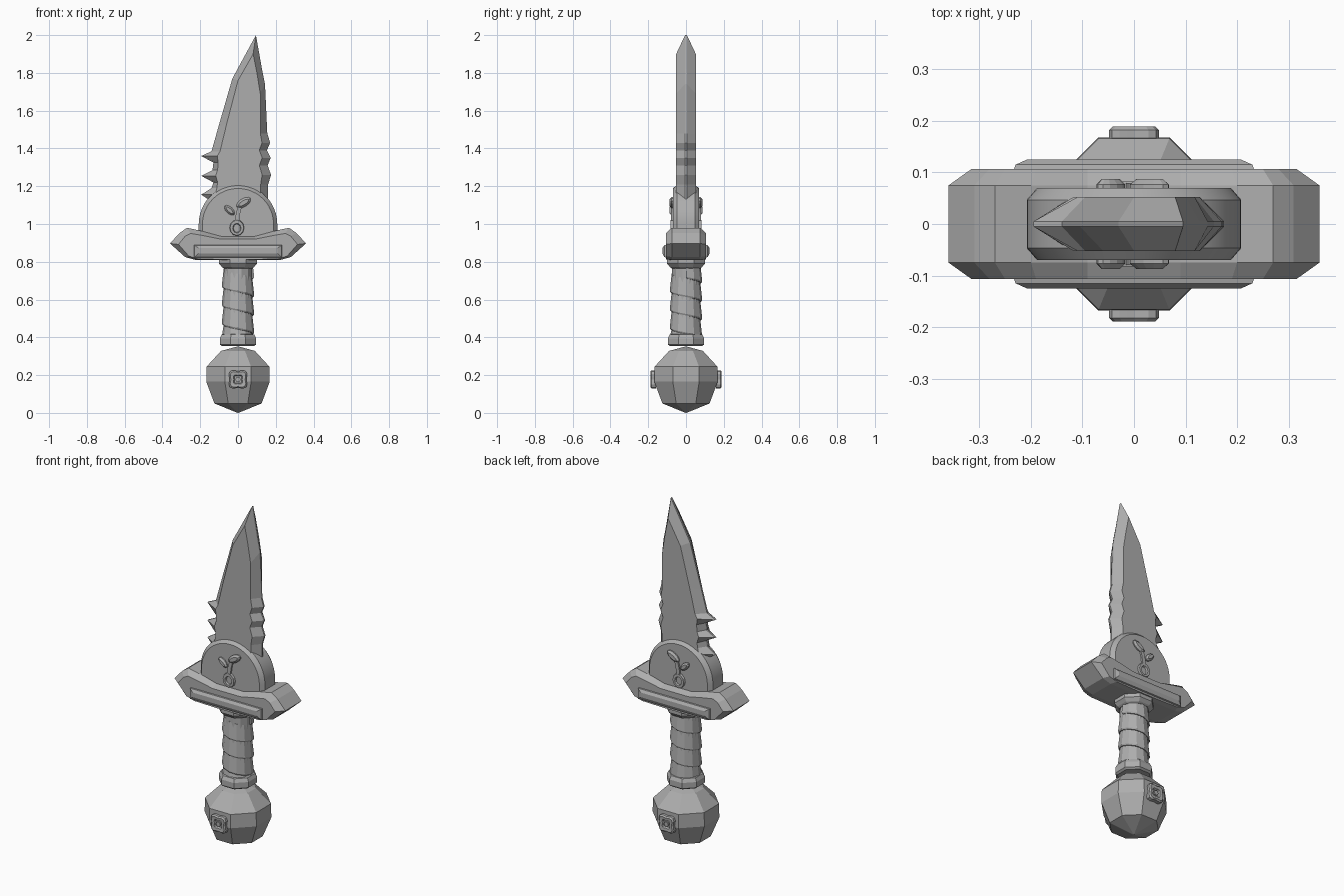
import bpy, bmesh, math
from math import sin, cos, pi

if "Cube" in bpy.data.objects:
    bpy.data.objects.remove(bpy.data.objects["Cube"])

steel = bpy.data.materials.new("grey")
steel.diffuse_color = (0.42, 0.42, 0.42, 1)
steel.use_nodes = True
steel.node_tree.nodes["Principled BSDF"].inputs["Base Color"].default_value = steel.diffuse_color


def loft(name, rings, smooth=None, closed=False):
    """Skin a stack of equal-length point rings and cap both ends."""
    bm = bmesh.new()
    vs = [[bm.verts.new(p) for p in r] for r in rings]
    n = len(vs[0])
    pairs = list(zip(vs, vs[1:])) + ([(vs[-1], vs[0])] if closed else [])
    for a, b in pairs:
        for i in range(n):
            j = (i + 1) % n
            bm.faces.new((a[i], a[j], b[j], b[i]))
    if not closed:
        bm.faces.new(vs[0])
        bm.faces.new(vs[-1])
    bmesh.ops.remove_doubles(bm, verts=bm.verts, dist=1e-5)
    bmesh.ops.recalc_face_normals(bm, faces=bm.faces)
    me = bpy.data.meshes.new(name)
    bm.to_mesh(me)
    bm.free()
    me.materials.append(steel)
    ob = bpy.data.objects.new(name, me)
    bpy.context.collection.objects.link(ob)
    if smooth:
        bpy.context.view_layer.objects.active = ob
        ob.select_set(True)
        bpy.ops.object.shade_smooth_by_angle(angle=math.radians(smooth))
        ob.select_set(False)
    return ob


def at_y(pts, y):
    return [(x, y, z) for x, z in pts]


def slab(name, outer, inner, y_out, y_in, smooth=None):
    """Front/back symmetric slab: outer outline at y_out, face outline at y_in."""
    return loft(name, [at_y(inner, -y_in), at_y(outer, -y_out),
                       at_y(outer, y_out), at_y(inner, y_in)], smooth)


def mirrored(half):
    return half + [(-x, z) for x, z in reversed(half)]


def turned(name, profile, sides=8):
    """Faceted turned part; profile gives (flat-to-flat radius, z)."""
    k = 1 / cos(pi / sides)
    return loft(name, [[(r * k * cos(2 * pi * (i + .5) / sides),
                         r * k * sin(2 * pi * (i + .5) / sides), z)
                        for i in range(sides)] for r, z in profile])


# blade: cutting edge outline and matching flat-face outline
edge = [(-.13, 1.02), (-.14, 1.12), (-.195, 1.155), (-.14, 1.19), (-.13, 1.22),
        (-.195, 1.255), (-.135, 1.285), (-.13, 1.325), (-.195, 1.36), (-.14, 1.385),
        (-.105, 1.51), (-.03, 1.77), (.095, 2.0), (.127, 1.82), (.143, 1.74),
        (.155, 1.48), (.17, 1.43), (.153, 1.39), (.173, 1.35), (.157, 1.31),
        (.175, 1.26), (.16, 1.21), (.16, 1.02)]
flat = [(-.10, 1.02), (-.11, 1.12), (-.12, 1.155), (-.112, 1.19), (-.108, 1.22),
        (-.118, 1.255), (-.108, 1.285), (-.105, 1.325), (-.11, 1.36), (-.095, 1.385),
        (-.06, 1.53), (0, 1.76), (.08, 1.9), (.1, 1.8), (.118, 1.69),
        (.118, 1.48), (.127, 1.43), (.113, 1.39), (.128, 1.35), (.113, 1.31),
        (.128, 1.26), (.12, 1.21), (.12, 1.02)]
slab("blade", edge, flat, .005, .052)


# rounded blade socket
def arch(r):
    return [(r, .88)] + [(r * cos(pi * i / 24), 1.0 + r * sin(pi * i / 24))
                         for i in range(25)] + [(-r, .88)]


slab("blade_socket", arch(.208), arch(.188), .047, .07, 30)

# winged crossguard
wing = mirrored([(-.06, .81), (-.225, .81), (-.28, .825), (-.36, .897), (-.31, .952),
                 (-.27, .98), (-.2, .965), (-.09, .935)])
wing_face = mirrored([(-.06, .812), (-.21, .815), (-.26, .83), (-.315, .892), (-.28, .935),
                      (-.25, .95), (-.19, .94), (-.09, .92)])
slab("crossguard", wing, wing_face, .075, .107)

# emblem and ornament pieces appear on both front and back
for s, side in ((-1, "front"), (1, "back")):
    # bar on the crossguard
    def box(w, lo, hi):
        return [(-w, lo), (w, lo), (w, hi), (-w, hi)]
    loft("guard_bar_" + side, [at_y(box(.235, .82, .89), s * .1),
                               at_y(box(.23, .825, .887), s * .115),
                               at_y(box(.208, .845, .872), s * .125)])

    # sprout emblem: bulb ring, stem, two leaves
    def oval(cx, cz, a, b, tilt=0, n=12):
        return [(cx + a * cos(t) * cos(tilt) - b * sin(t) * sin(tilt),
                 cz + a * cos(t) * sin(tilt) + b * sin(t) * cos(tilt))
                for t in (2 * pi * i / n for i in range(n))]
    loft("emblem_bulb_" + side, [at_y(oval(-.006, .98, .04, .044), s * .065),
                                 at_y(oval(-.006, .98, .036, .04), s * .082),
                                 at_y(oval(-.006, .978, .022, .026), s * .082),
                                 at_y(oval(-.006, .978, .018, .022), s * .072)])
    stem = [(-.017, 1.01), (.005, 1.01), (.012, 1.06), (.02, 1.09), (0, 1.095), (-.01, 1.06)]
    loft("emblem_stem_" + side, [at_y(stem, s * .065), at_y(stem, s * .08)])
    for nm, cx, cz, a, b, tilt in (("large", .03, 1.113, .043, .022, .55),
                                   ("small", -.045, 1.073, .034, .018, -.75)):
        loft(f"emblem_{nm}_leaf_" + side,
             [at_y(oval(cx, cz, a, b, tilt), s * .065),
              at_y(oval(cx, cz, a, b, tilt), s * .077),
              at_y(oval(cx, cz, a * .7, b * .5, tilt), s * .087)])

    # four-lobed rosette on the pommel
    def lobes(k):
        return [(k * (.052 - .008 * cos(4 * t)) * cos(t),
                 .177 + k * (.052 - .008 * cos(4 * t)) * sin(t))
                for t in (2 * pi * i / 24 for i in range(24))]
    loft("pommel_rosette_" + side,
         [at_y(lobes(k), s * y) for k, y in
          ((1, .16), (1, .182), (.85, .189), (.5, .187), (.4, .176))])
    loft("rosette_centre_" + side, [at_y(oval(0, .177, .014, .014, 0, 8), s * y)
                                    for y in (.17, .185)])

# grip core and overlapping spiral wrap
turned("grip_core", [(.072, .4), (.074, .8)], 12)
rings = []
TURNS, STEPS, PITCH = 4, 12, .098
for i in range(TURNS * STEPS + 1):
    t = 2 * pi * i / STEPS
    z = .81 - PITCH * i / STEPS
    rings.append([(r * cos(t), r * sin(t), min(max(z + dz, .4), .8)) for r, dz in
                  ((.066, 0), (.076, 0), (.086, -PITCH + .008), (.082, -PITCH), (.066, -PITCH))])
loft("grip_wrap", rings)

# collars and pommel
turned("upper_collar", [(.075, .765), (.085, .772), (.1, .79), (.1, .815)])
turned("lower_collar", [(.085, .353), (.096, .362), (.096, .395), (.086, .415), (.07, .418)])
turned("pommel", [(.002, 0), (.125, .05), (.168, .165), (.166, .245), (.09, .328), (.002, .352)])
